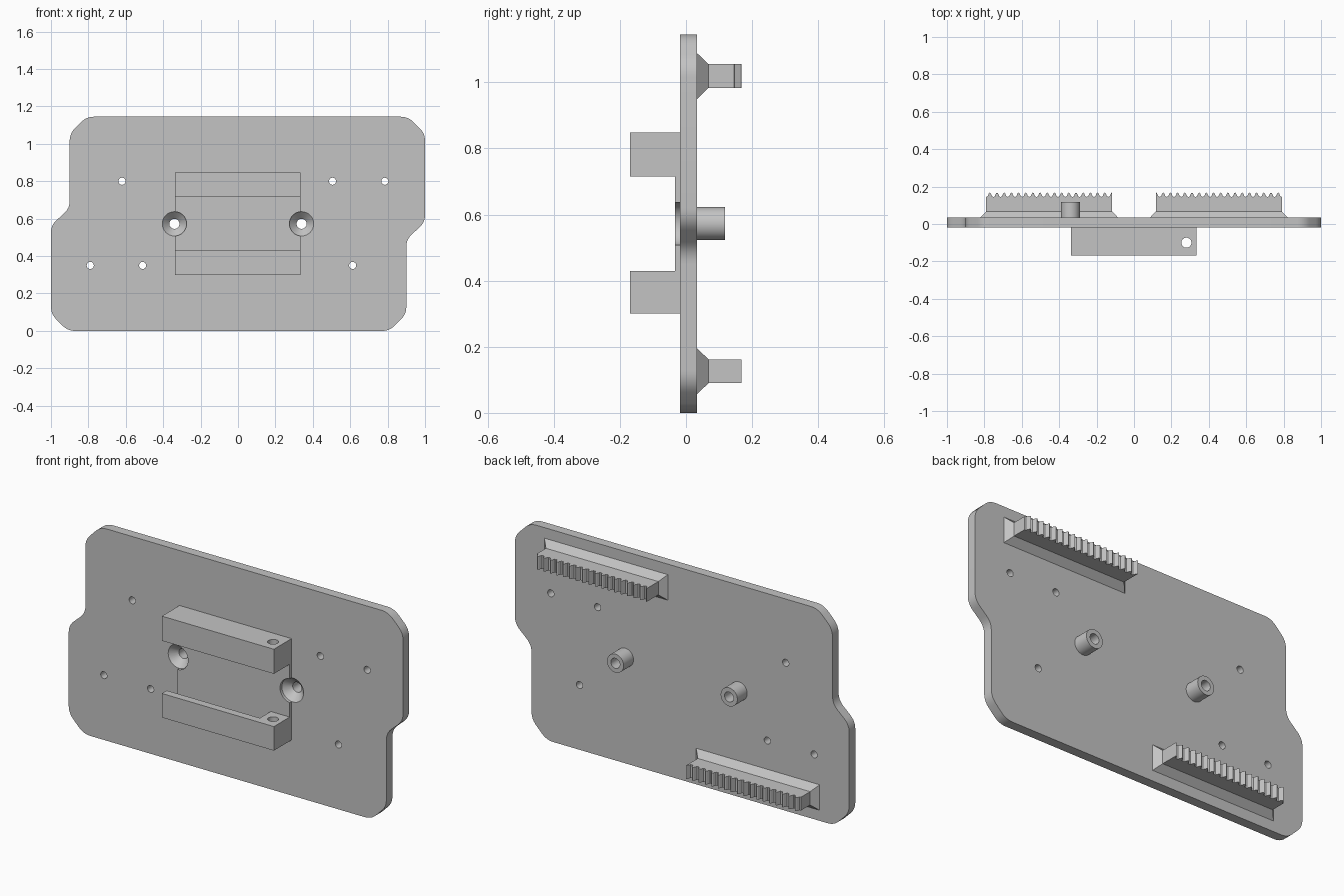
import bpy, bmesh, math
from mathutils import Vector

cube = bpy.data.objects.get("Cube")
if cube:
    bpy.data.objects.remove(cube, do_unlink=True)

HEIGHT = 1.145
FRONT, BACK = -0.018, 0.034      # plate faces
MID = HEIGHT / 2

grey = bpy.data.materials.new("plain_grey")
grey.use_nodes = True
colour = (0.55, 0.55, 0.55, 1)
grey.diffuse_color = colour
grey.node_tree.nodes["Principled BSDF"].inputs["Base Color"].default_value = colour


def finish(name, bm):
    bmesh.ops.recalc_face_normals(bm, faces=bm.faces)
    mesh = bpy.data.meshes.new(name)
    bm.to_mesh(mesh)
    bm.free()
    mesh.materials.append(grey)
    obj = bpy.data.objects.new(name, mesh)
    bpy.context.collection.objects.link(obj)
    return obj


def prism(name, points, lo, hi, place):
    """Extrude a 2D outline; place(u, v, depth) gives the 3D position."""
    bm = bmesh.new()
    rings = [[bm.verts.new(place(u, v, d)) for u, v in points] for d in (lo, hi)]
    n = len(points)
    for ring in rings:
        bm.faces.new(ring)
    for i in range(n):
        j = (i + 1) % n
        bm.faces.new((rings[0][i], rings[0][j], rings[1][j], rings[1][i]))
    return finish(name, bm)


def along_y(u, v, d):
    return (u, d, v)


def along_z(u, v, d):
    return (u, v, d)


def box(name, x, y, z):
    return prism(name, [(x[0], z[0]), (x[1], z[0]), (x[1], z[1]), (x[0], z[1])],
                 y[0], y[1], along_y)


def turned(name, profile, place, u0, v0, sides=32):
    """Stack of circles given as (radius, depth) pairs."""
    bm = bmesh.new()
    rings = []
    for r, d in profile:
        angles = [math.tau * i / sides for i in range(sides)]
        rings.append([bm.verts.new(place(u0 + r * math.cos(a), v0 + r * math.sin(a), d))
                      for a in angles])
    for a, b in zip(rings, rings[1:]):
        for i in range(sides):
            j = (i + 1) % sides
            bm.faces.new((a[i], a[j], b[j], b[i]))
    bm.faces.new(rings[0])
    bm.faces.new(rings[-1])
    return finish(name, bm)


def cut(obj, cutters):
    bpy.context.view_layer.objects.active = obj
    for cutter in cutters:
        mod = obj.modifiers.new("cut", 'BOOLEAN')
        mod.operation = 'DIFFERENCE'
        mod.solver = 'EXACT'
        mod.object = cutter
        bpy.ops.object.modifier_apply(modifier=mod.name)


def rounded(corners, setback, steps=6):
    points = []
    for i, c in enumerate(corners):
        p = Vector(c)
        a = p + (Vector(corners[i - 1]) - p).normalized() * setback
        b = p + (Vector(corners[(i + 1) % len(corners)]) - p).normalized() * setback
        for s in range(steps + 1):
            t = s / steps
            points.append(tuple(a * (1 - t) ** 2 + p * 2 * t * (1 - t) + b * t * t))
    return points


# Plate: half outline, repeated by a half turn
half = [(0.81, 0), (0.9, 0.09), (0.9, 0.49), (1, 0.58), (1, 1.055), (0.91, HEIGHT)]
outline = half + [(-x, HEIGHT - z) for x, z in half]
plate = prism("plate", rounded(outline, 0.04), FRONT, BACK, along_y)

# Pad between the clamp bars
X = (-0.337, 0.333)
pad = box("clamp_pad", X, (-0.034, -0.01), (0.42, 0.727))

# Countersunk screw holes and small through holes
screw_cutters = [turned("screw_cutter", [(0.065, -0.1), (0.065, FRONT), (0.027, 0.02),
                                         (0.027, 0.3)], along_y, x, MID)
                 for x in (-0.34, 0.34)]
small_holes = [(-0.62, 0.8), (0.505, 0.8), (0.785, 0.8),
               (-0.79, 0.35), (-0.51, 0.35), (0.613, 0.35)]
small_cutters = [turned("hole_cutter", [(0.019, -0.1), (0.019, 0.1)], along_y, x, z, 24)
                 for x, z in small_holes]
cut(plate, screw_cutters + small_cutters)
cut(pad, screw_cutters)

# Bosses on the back
bosses = []
for side, x in (("right", -0.34), ("left", 0.34)):
    boss = turned(side + "_boss", [(0.05, 0.03), (0.05, 0.118)], along_y, x, MID)
    cut(boss, screw_cutters)
    bosses.append(boss)

# Clamp bars with a cross hole and an inner slot
pin_cutter = turned("pin_cutter", [(0.027, 0.1), (0.027, 1)], along_z, 0.28, -0.1)
slot_cutter = box("slot_cutter", (-0.5, 0.22), (-0.127, -0.034), (0.37, 0.777))
bars = []
for name, z in (("lower_bar", (0.3, 0.43)), ("upper_bar", (0.715, 0.848))):
    bar = box(name, X, (-0.169, -0.01), z)
    cut(bar, [pin_cutter, slot_cutter])
    bars.append(bar)

for cutter in screw_cutters + small_cutters + [pin_cutter, slot_cutter]:
    bpy.data.objects.remove(cutter, do_unlink=True)

# Toothed racks with flared feet, the second being the first turned half round
START, END, VALLEY, TIP = -0.79, -0.118, 0.145, 0.168
TEETH = 17.5
pitch = (END - START) / TEETH
tooth = [(0, 0), (0.18, 0.1), (0.38, 0.85), (0.5, 1), (0.62, 0.85), (0.82, 0.1)]
teeth = [(START + (i + f) * pitch, VALLEY + h * (TIP - VALLEY))
         for i in range(18) for f, h in tooth if i + f <= TEETH]
rack_outline = [(END, 0.06), (START, 0.06)] + teeth


def turn(obj):
    for v in obj.data.vertices:
        v.co.x, v.co.z = -v.co.x, HEIGHT - v.co.z


for name, flip in (("lower", False), ("upper", True)):
    rack = prism(name + "_rack", rack_outline, 0.09, 0.162, along_z)
    foot = box(name + "_rack_foot", (START, END), (BACK - 0.001, 0.068), (0.09, 0.162))
    for v in foot.data.vertices:
        if v.co.y < 0.05:
            v.co.x += 0.034 if v.co.x > -0.4 else -0.034
            v.co.z += 0.034 if v.co.z > 0.126 else -0.034
    if flip:
        turn(rack)
        turn(foot)

# Smooth the round parts, keeping edges sharp
for obj in [plate, pad] + bosses + bars:
    bpy.ops.object.select_all(action='DESELECT')
    obj.select_set(True)
    bpy.context.view_layer.objects.active = obj
    bpy.ops.object.shade_smooth_by_angle(angle=math.radians(30))
